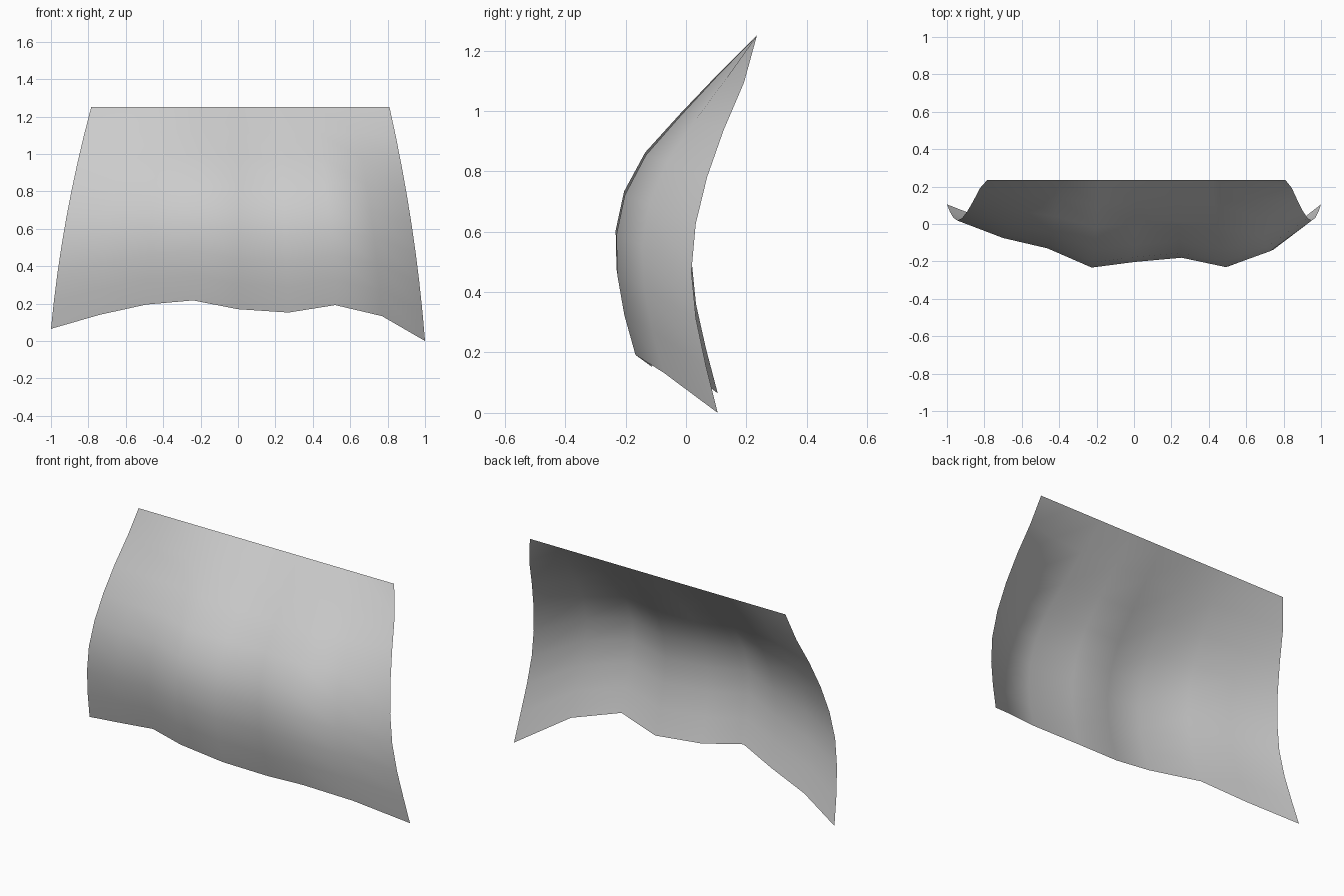
import bpy, bmesh

if "Cube" in bpy.data.objects:
    bpy.data.objects.remove(bpy.data.objects["Cube"])

# Hem of the hanging sheet, left to right: x, z and how far each fold billows forward
HEM_X = [-1.0, -0.74, -0.49, -0.24, 0.0, 0.27, 0.52, 0.77, 1.0]
HEM_Z = [0.065, 0.14, 0.195, 0.217, 0.17, 0.152, 0.192, 0.133, 0.0]
BILLOW = [0.0, 0.37, 0.59, 1.0, 0.88, 0.79, 0.99, 0.65, 0.0]

# Depth (y) from the top edge to the hem: at the side edges and at the fullest fold
SIDE_Y = [0.235, 0.192, 0.125, 0.070, 0.032, 0.018, 0.033, 0.066, 0.105]
FULL_Y = [0.235, 0.105, -0.018, -0.135, -0.205, -0.233, -0.230, -0.207, -0.170]

TOP_Z, TOP_LEFT, TOP_RIGHT = 1.25, -0.785, 0.81
COLS, ROWS = len(HEM_X), len(SIDE_Y)

bm = bmesh.new()
grid = []
for r in range(ROWS):
    t = r / (ROWS - 1)
    flare = t + 0.48 * t * (1 - t)
    row = []
    for c in range(COLS):
        top_x = TOP_LEFT + (TOP_RIGHT - TOP_LEFT) * c / (COLS - 1)
        x = top_x + (HEM_X[c] - top_x) * flare
        y = SIDE_Y[r] + (FULL_Y[r] - SIDE_Y[r]) * BILLOW[c]
        z = TOP_Z + (HEM_Z[c] - TOP_Z) * t
        row.append(bm.verts.new((x, y, z)))
    grid.append(row)

# Sheet faces, facing the front
for r in range(ROWS - 1):
    for c in range(COLS - 1):
        f = bm.faces.new((grid[r][c], grid[r + 1][c],
                          grid[r + 1][c + 1], grid[r][c + 1]))
        f.smooth = True

mesh = bpy.data.meshes.new("billowing_sheet")
bm.to_mesh(mesh)
bm.free()
sheet = bpy.data.objects.new("billowing_sheet", mesh)
bpy.context.collection.objects.link(sheet)
